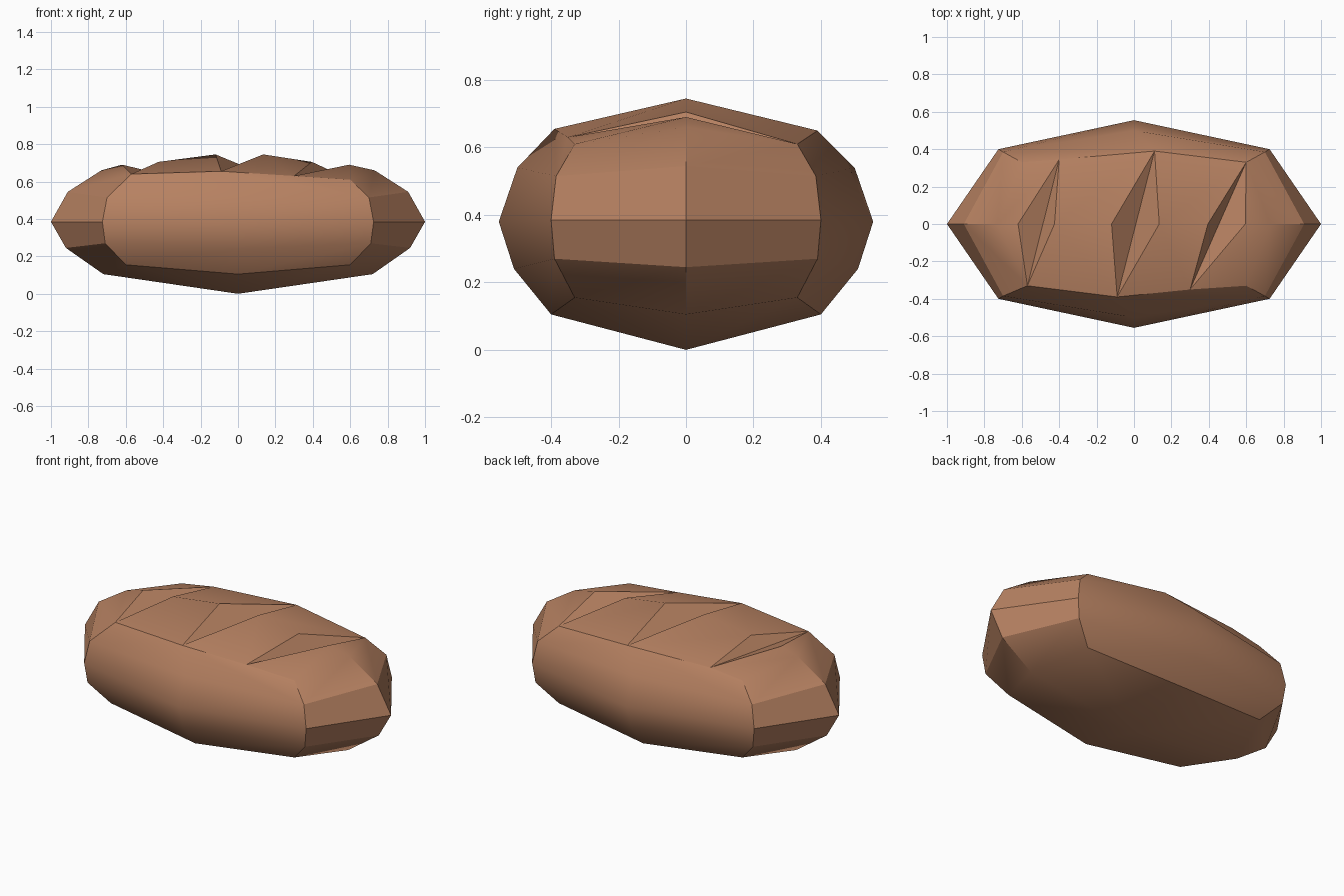
import bpy, bmesh, math

if "Cube" in bpy.data.objects:
    bpy.data.objects.remove(bpy.data.objects["Cube"])

crust = bpy.data.materials.new("brown crust")
crust.diffuse_color = (0.47, 0.22, 0.12, 1)
crust.use_nodes = True
crust.node_tree.nodes["Principled BSDF"].inputs["Base Color"].default_value = crust.diffuse_color

bm = bmesh.new()


def vert(x, y, z):
    return bm.verts.new((x, y, z))


def ring(end, side, corner):
    """Eight points: end (x, z), side (y, z) and corner (x, y, z), mirrored both ways."""
    (ex, ez), (sy, sz), (cx, cy, cz) = end, side, corner
    return [vert(*p) for p in (
        (ex, 0, ez), (cx, cy, cz), (0, sy, sz), (-cx, cy, cz),
        (-ex, 0, ez), (-cx, -cy, cz), (0, -sy, sz), (cx, -cy, cz))]


# Rounded body, from the bottom ring to the top ring
rings = [
    ring((0.72, 0.105), (0.40, 0.105), (0.60, 0.33, 0.155)),
    ring((0.92, 0.245), (0.51, 0.24), (0.71, 0.39, 0.27)),
    ring((1.00, 0.385), (0.555, 0.38), (0.725, 0.40, 0.385)),
    ring((0.91, 0.545), (0.50, 0.54), (0.70, 0.385, 0.515)),
    ring((0.73, 0.66), (0.39, 0.65), (0.60, 0.33, 0.61)),
]
right, back_r, back, back_l, left, front_l, front, front_r = rings[-1]

# Slash tips pull some points of the top ring sideways
front_l.co = (-0.57, -0.33, 0.64)
front.co.x, front.co.z = -0.09, 0.655
back.co.x = 0.11
tip_back = vert(-0.40, 0.345, 0.638)     # back tip of the left slash
tip_front = vert(0.30, -0.35, 0.63)      # front tip of the right slash
extra = {2: tip_back, 6: tip_front}

for k in range(4):
    lo, hi = rings[k], rings[k + 1]
    for i in range(8):
        j = (i + 1) % 8
        loop = [lo[i], lo[j], hi[j], hi[i]]
        if k == 3 and i in extra:
            loop.insert(3, extra[i])
        bm.faces.new(loop)

# Bottom: four quads round a low centre
centre = vert(0, 0, 0)
b = rings[0]
for i in range(0, 8, 2):
    bm.faces.new((centre, b[(i + 2) % 8], b[i + 1], b[i]))

# Slashes: two walls meeting in a straight valley from tip to tip
lips = [[vert(x, 0, z) for x, z in pair] for pair in (
    ((-0.62, 0.69), (-0.425, 0.705)),
    ((-0.12, 0.745), (0.135, 0.745)),
    ((0.395, 0.705), (0.595, 0.69)))]
tips = [(front_l, tip_back), (front, back), (tip_front, back_r)]
for (l, r), (f, t) in zip(lips, tips):
    bm.faces.new((l, f, t))
    bm.faces.new((r, t, f))

# Crust between the slashes
(l1, r1), (l2, r2), (l3, r3) = lips
for loop in ((left, front_l, l1), (left, l1, tip_back, back_l),
             (r1, front_l, front, l2), (r1, l2, back, tip_back),
             (r2, front, tip_front, l3), (r2, l3, back_r, back),
             (r3, tip_front, front_r, right), (r3, right, back_r)):
    bm.faces.new(loop)

bmesh.ops.recalc_face_normals(bm, faces=bm.faces[:])
mesh = bpy.data.meshes.new("bread_loaf")
bm.to_mesh(mesh)
bm.free()
mesh.materials.append(crust)
loaf = bpy.data.objects.new("bread_loaf", mesh)
bpy.context.collection.objects.link(loaf)

# Smooth sides, sharp slashes and rim
bpy.context.view_layer.objects.active = loaf
loaf.select_set(True)
bpy.ops.object.shade_smooth_by_angle(angle=math.radians(30))
